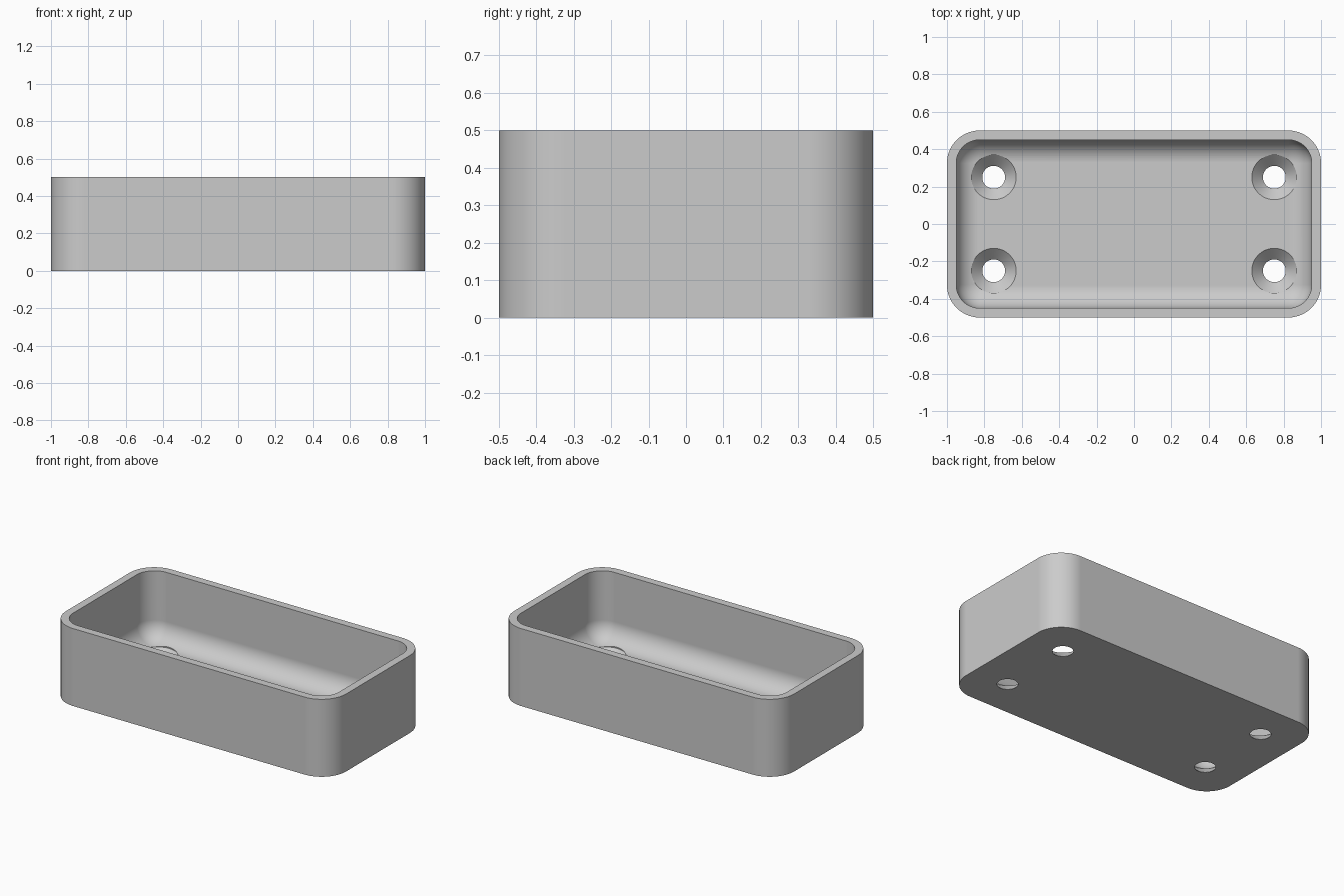
import bpy, bmesh, math

default = bpy.data.objects.get("Cube")
if default:
    bpy.data.objects.remove(default, do_unlink=True)

LENGTH, WIDTH, HEIGHT = 2.0, 1.0, 0.5
WALL, FLOOR = 0.05, 0.06
CORNER, FILLET = 0.175, 0.122
HOLE_R, SINK_R = 0.061, 0.12

grey = bpy.data.materials.new("light_grey")
grey.use_nodes = True
grey.diffuse_color = (0.6, 0.6, 0.6, 1)
grey.node_tree.nodes["Principled BSDF"].inputs["Base Color"].default_value = (0.6, 0.6, 0.6, 1)


def rounded_ring(inset, z, steps=16):
    """Rounded rectangle outline, moved inwards by inset."""
    r = CORNER - inset
    cx, cy = LENGTH / 2 - CORNER, WIDTH / 2 - CORNER
    points = []
    for quarter, (sx, sy) in enumerate([(1, 1), (-1, 1), (-1, -1), (1, -1)]):
        for i in range(steps + 1):
            a = (quarter + i / steps) * math.pi / 2
            points.append((sx * cx + r * math.cos(a), sy * cy + r * math.sin(a), z))
    return points


def circle_ring(x, y, r, z, steps=64):
    return [(x + r * math.cos(2 * math.pi * i / steps),
             y + r * math.sin(2 * math.pi * i / steps), z) for i in range(steps)]


def loft(name, rings):
    """Closed solid through a stack of rings, capped at both ends."""
    bm = bmesh.new()
    loops = [[bm.verts.new(p) for p in ring] for ring in rings]
    for a, b in zip(loops, loops[1:]):
        for i in range(len(a)):
            j = (i + 1) % len(a)
            bm.faces.new((a[i], a[j], b[j], b[i]))
    bm.faces.new(loops[0][::-1])
    bm.faces.new(loops[-1])
    bmesh.ops.recalc_face_normals(bm, faces=bm.faces)
    mesh = bpy.data.meshes.new(name)
    bm.to_mesh(mesh)
    bm.free()
    mesh.materials.append(grey)
    obj = bpy.data.objects.new(name, mesh)
    bpy.context.collection.objects.link(obj)
    return obj


# Tray: outer wall, rim, inner wall, then a rounded transition to the floor
rings = [rounded_ring(0, 0), rounded_ring(0, HEIGHT), rounded_ring(WALL, HEIGHT)]
for i in range(17):
    a = i / 16 * math.pi / 2
    rings.append(rounded_ring(WALL + FILLET * (1 - math.cos(a)),
                              FLOOR + FILLET * (1 - math.sin(a))))
tray = loft("tray", rings)

# Countersunk screw holes near the four corners
cutters = []
for x in (-0.75, 0.75):
    for y in (-0.25, 0.25):
        cutter = loft("screw_hole_cutter", [
            circle_ring(x, y, HOLE_R, -0.05), circle_ring(x, y, HOLE_R, 0.001),
            circle_ring(x, y, SINK_R, FLOOR), circle_ring(x, y, SINK_R, FLOOR + 0.1)])
        cutter.hide_render = True
        cut = tray.modifiers.new("screw_hole", "BOOLEAN")
        cut.operation = "DIFFERENCE"
        cut.solver = "EXACT"
        cut.object = cutter
        cutters.append(cutter)

bpy.ops.object.select_all(action="DESELECT")
tray.select_set(True)
bpy.context.view_layer.objects.active = tray
for modifier in list(tray.modifiers):
    bpy.ops.object.modifier_apply(modifier=modifier.name)
for cutter in cutters:
    bpy.data.objects.remove(cutter, do_unlink=True)

# Smooth curves with crisp rims and flat walls
bpy.ops.object.shade_smooth_by_angle(angle=math.radians(30))
weighted = tray.modifiers.new("flat_walls", "WEIGHTED_NORMAL")
weighted.keep_sharp = True
